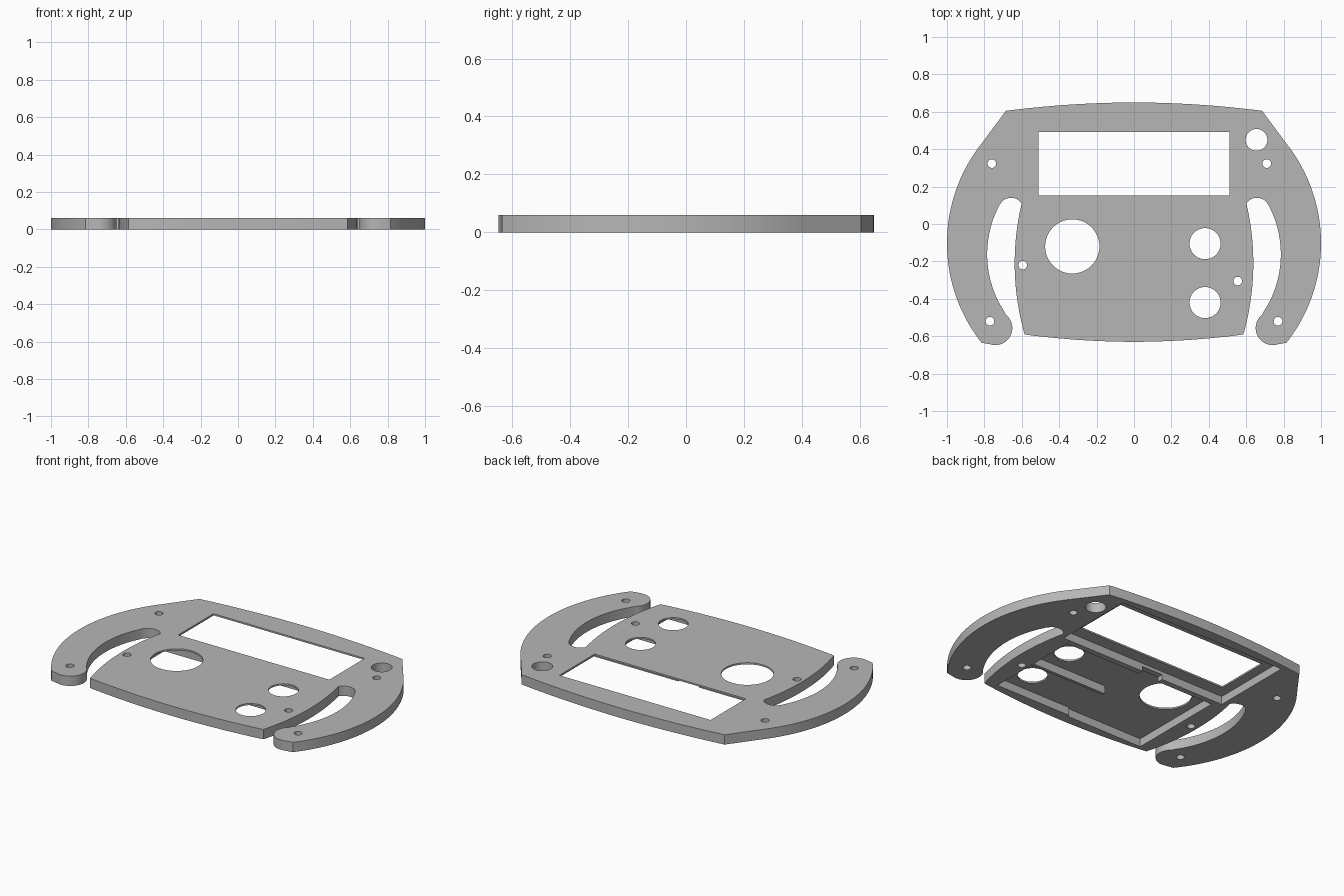
import bpy, bmesh, math
from mathutils import Vector

if "Cube" in bpy.data.objects:
    bpy.data.objects.remove(bpy.data.objects["Cube"], do_unlink=True)

THICK, POCKET = 0.06, 0.05

grey = bpy.data.materials.new("plain_grey")
grey.use_nodes = True
colour = (0.47, 0.47, 0.47, 1)
grey.diffuse_color = colour
grey.node_tree.nodes["Principled BSDF"].inputs["Base Color"].default_value = colour


def arc(a, b, c, n=24):
    """Points on the circular arc from a through b to c."""
    a, b, c = Vector(a), Vector(b), Vector(c)
    p, q = b - a, c - a
    d = 2 * (p.x * q.y - p.y * q.x)
    o = a + Vector((q.y * p.length_squared - p.y * q.length_squared,
                    p.x * q.length_squared - q.x * p.length_squared)) / d
    angles = [math.atan2(v.y - o.y, v.x - o.x) for v in (a, b, c)]
    turn = 2 * math.pi
    mid, sweep = (angles[1] - angles[0]) % turn, (angles[2] - angles[0]) % turn
    if mid > sweep:
        sweep -= turn
    r = (a - o).length
    return [(o.x + r * math.cos(angles[0] + sweep * i / n),
             o.y + r * math.sin(angles[0] + sweep * i / n)) for i in range(n + 1)]


def prism(name, points, z0, z1):
    """Extrude a flat outline between two heights."""
    bm = bmesh.new()
    face = bm.faces.new([bm.verts.new((x, y, z0)) for x, y in points])
    new = bmesh.ops.extrude_face_region(bm, geom=[face])["geom"]
    bmesh.ops.translate(bm, vec=(0, 0, z1 - z0),
                        verts=[g for g in new if isinstance(g, bmesh.types.BMVert)])
    bmesh.ops.recalc_face_normals(bm, faces=bm.faces)
    mesh = bpy.data.meshes.new(name)
    bm.to_mesh(mesh)
    bm.free()
    mesh.materials.append(grey)
    obj = bpy.data.objects.new(name, mesh)
    bpy.context.collection.objects.link(obj)
    return obj


def circle(x, y, r, n=40):
    return [(x + r * math.cos(2 * math.pi * i / n),
             y + r * math.sin(2 * math.pi * i / n)) for i in range(n)]


def box(x0, x1, y0, y1):
    return [(x0, y0), (x1, y0), (x1, y1), (x0, y1)]


def cut(target, points, depth):
    """Cut an outline into the underside to the given depth."""
    cutter = prism("cutter", points, -0.05, depth)
    cutter.hide_render = True
    mod = target.modifiers.new("cut", "BOOLEAN")
    mod.operation, mod.solver, mod.object = "DIFFERENCE", "EXACT", cutter
    bpy.context.view_layer.objects.active = target
    bpy.ops.object.modifier_apply(modifier=mod.name)
    bpy.data.objects.remove(cutter, do_unlink=True)


# Half outline: top edge, outer grip, grip end, inner grip, slot tip, body side, bottom edge
half = arc((0, 0.65), (0.345, 0.638), (0.685, 0.605))
half += arc((0.815, 0.43), (1.0, -0.1), (0.815, -0.635), 48)
half += arc((0.77, -0.643), (0.652, -0.54), (0.685, -0.485), 20)
half += arc((0.692, -0.47), (0.785, -0.16), (0.717, 0.105), 32)
half += arc((0.705, 0.12), (0.655, 0.14), (0.602, 0.11), 12)
half += arc((0.602, 0.105), (0.638, -0.2), (0.585, -0.59))
half += arc((0.584, -0.591), (0.29, -0.62), (0, -0.63))[1:]
outline = half + [(-x, y) for x, y in half[-2:0:-1]]
plate = prism("wheel_face_plate", outline, 0, THICK)

# Underside pockets: display bay, and control bay with a rib on its left half
cut(plate, box(-0.57, 0.57, 0.075, 0.585), POCKET)
cut(plate, [(-0.525, 0.04), (-0.525, -0.572), (0, -0.572), (0, -0.56), (0.515, -0.56),
            (0.515, -0.268), (0, -0.268), (0, -0.25), (0.515, -0.25), (0.515, 0.04)], POCKET)

# Cable notch between the bays
cut(plate, box(-0.14, 0, 0.03, 0.085), 0.03)

# Display window
cut(plate, box(-0.51, 0.51, 0.152, 0.492), 0.1)

# Dial hole, two button holes, corner switch hole
for x, y, r in ((-0.33, -0.12, 0.145), (0.38, -0.105, 0.083),
                (0.38, -0.42, 0.083), (0.655, 0.45, 0.058)):
    cut(plate, circle(x, y, r, 64), 0.1)

# Screw holes
for x, y in ((0.71, 0.323), (-0.76, 0.323), (0.77, -0.52), (-0.77, -0.52),
             (-0.595, -0.22), (0.555, -0.305)):
    cut(plate, circle(x, y, 0.023, 24), 0.1)

plate.select_set(True)
bpy.context.view_layer.objects.active = plate
bpy.ops.object.shade_smooth_by_angle(angle=math.radians(25))
